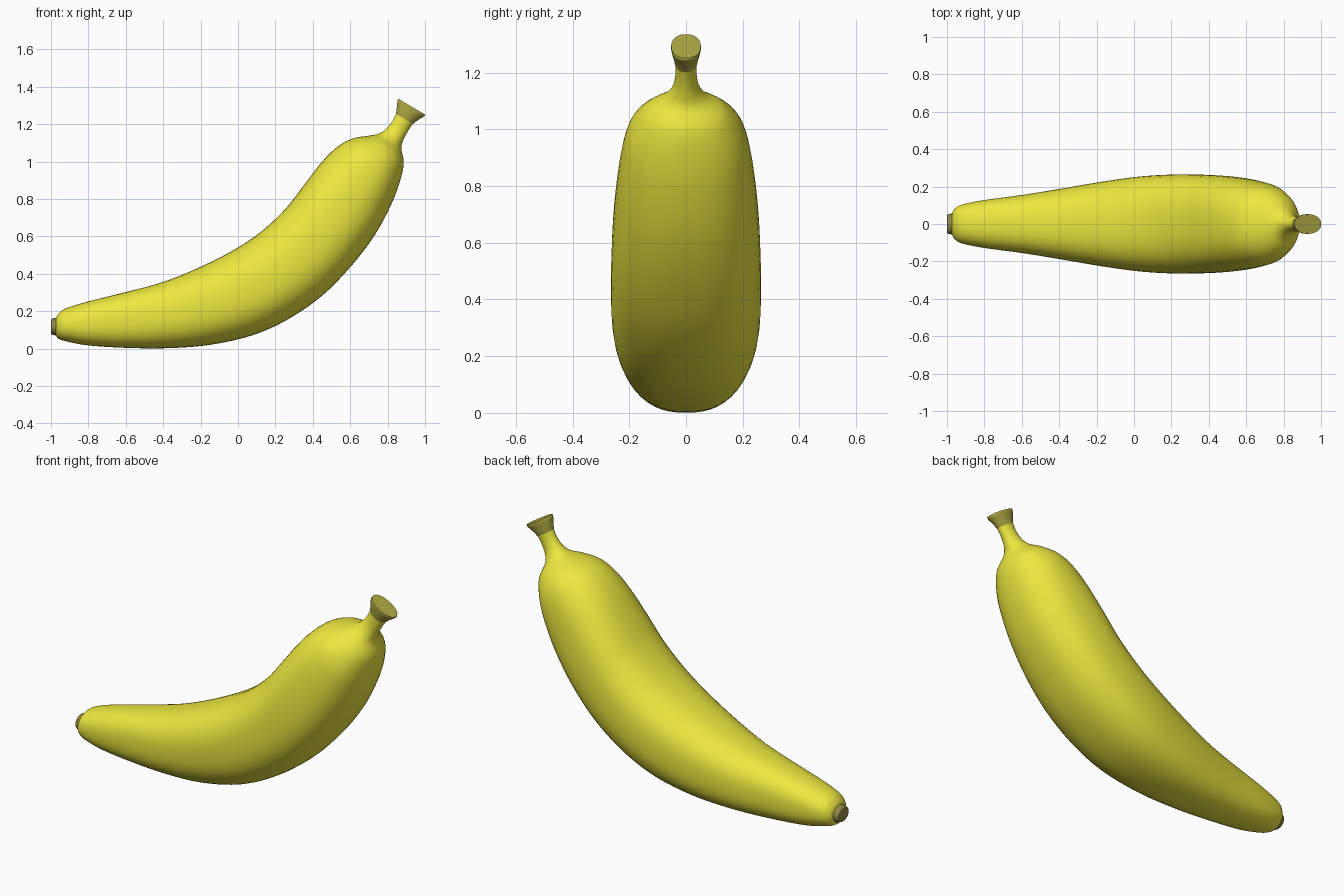
import bpy, bmesh, math
from mathutils import Vector

if "Cube" in bpy.data.objects:
    bpy.data.objects.remove(bpy.data.objects["Cube"])

SIDES = 48


def material(name, rgb):
    m = bpy.data.materials.new(name)
    m.diffuse_color = (*rgb, 1)
    m.use_nodes = True
    m.node_tree.nodes["Principled BSDF"].inputs["Base Color"].default_value = m.diffuse_color
    return m


def catmull(p, steps):
    """Smoothly resample the list of section vectors."""
    out = []
    for i in range(len(p) - 1):
        b, c = p[i], p[i + 1]
        a = p[i - 1] if i else b * 2 - c
        d = p[i + 2] if i + 2 < len(p) else c * 2 - b
        for k in range(steps):
            t = k / steps
            out.append(0.5 * (2 * b + (c - a) * t + (2 * a - 5 * b + 4 * c - d) * t * t
                              + (3 * b - a - 3 * c + d) * t ** 3))
    return out + [p[-1]]


def spow(v, e):
    return math.copysign(abs(v) ** e, v)


def loft(name, sections, mat, steps=6):
    """Section: inner x, z, outer x, z, half width in y, squareness exponent."""
    bm = bmesh.new()
    rings = []
    for s in catmull([Vector(q) for q in sections], steps):
        ux, uz, lx, lz, w, n = s
        ring = []
        for i in range(SIDES):
            a = 2 * math.pi * i / SIDES
            h, y = spow(math.sin(a), 2 / n), spow(math.cos(a), 2 / n)
            ring.append(bm.verts.new(((ux + lx) / 2 + h * (ux - lx) / 2, y * w,
                                      (uz + lz) / 2 + h * (uz - lz) / 2)))
        rings.append(ring)
    for r, q in zip(rings, rings[1:]):
        for i in range(SIDES):
            j = (i + 1) % SIDES
            bm.faces.new((r[i], r[j], q[j], q[i]))
    bm.faces.new(rings[0])
    bm.faces.new(rings[-1])
    bmesh.ops.recalc_face_normals(bm, faces=bm.faces)
    me = bpy.data.meshes.new(name)
    bm.to_mesh(me)
    bm.free()
    ob = bpy.data.objects.new(name, me)
    bpy.context.collection.objects.link(ob)
    me.materials.append(mat)
    bpy.ops.object.select_all(action='DESELECT')
    ob.select_set(True)
    bpy.context.view_layer.objects.active = ob
    bpy.ops.object.shade_smooth_by_angle(angle=math.radians(40))
    return ob


yellow = material("peel_yellow", (0.85, 0.81, 0.05))
olive = material("stem_olive", (0.45, 0.42, 0.06))
dark = material("tip_dark", (0.27, 0.24, 0.06))

# Peel from blossom tip to neck of the stem
loft("banana_peel", [
    (-.972, .166, -.972, .068, .057, 2),
    (-.958, .188, -.962, .054, .080, 2.1),
    (-.92, .215, -.92, .039, .104, 2.2),
    (-.80, .252, -.80, .017, .128, 2.4),
    (-.60, .302, -.60, .004, .155, 2.5),
    (-.41, .353, -.38, .002, .188, 2.5),
    (-.22, .428, -.15, .020, .224, 2.5),
    (-.03, .523, .08, .072, .253, 2.5),
    (.12, .622, .27, .158, .264, 2.5),
    (.25, .743, .45, .283, .264, 2.5),
    (.35, .870, .60, .435, .258, 2.5),
    (.45, 1.00, .72, .590, .244, 2.4),
    (.54, 1.085, .80, .730, .226, 2.3),
    (.62, 1.125, .855, .86, .200, 2.2),
    (.70, 1.138, .886, .985, .146, 2.1),
    (.755, 1.150, .873, 1.07, .078, 2),
    (.795, 1.178, .884, 1.115, .048, 2),
    (.825, 1.215, .907, 1.16, .038, 2),
    (.845, 1.255, .935, 1.202, .037, 2),
], yellow)

# Flared cut end of the stem
loft("stem_end", [
    (.845, 1.254, .935, 1.201, .038, 2),
    (.849, 1.29, .963, 1.222, .045, 2.1),
    (.853, 1.325, .995, 1.241, .052, 2.2),
    (.859, 1.335, 1.0, 1.251, .052, 2.2),
], olive, 4)

# Dark nub at the blossom end
loft("blossom_tip", [
    (-.965, .166, -.965, .068, .057, 2),
    (-.985, .163, -.985, .072, .054, 2),
    (-.997, .158, -.997, .077, .049, 2),
    (-1.0, .150, -1.0, .085, .041, 2),
], dark, 3)
